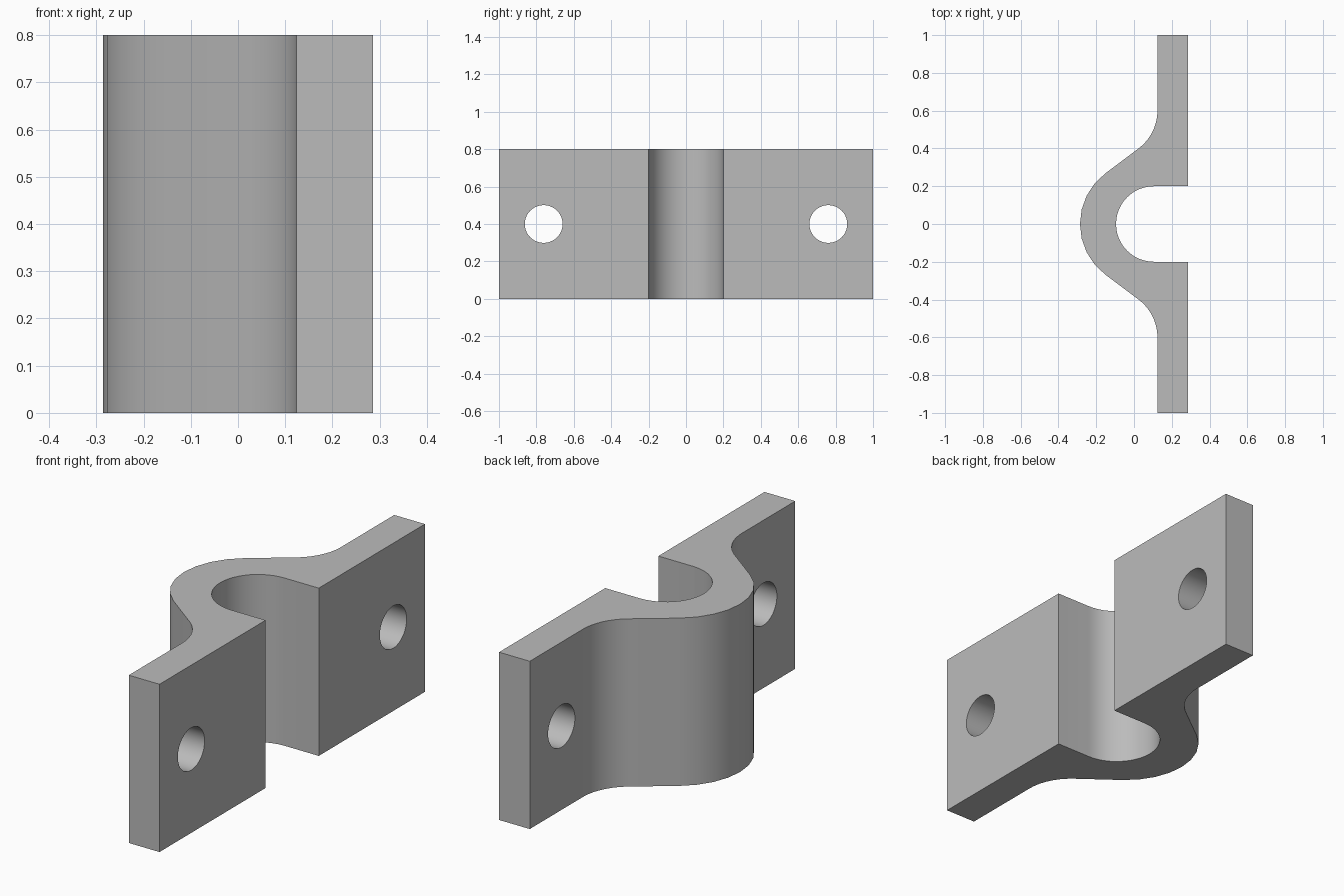
import bpy, bmesh
from math import cos, sin, radians
from mathutils import Vector, Matrix

cube = bpy.data.objects.get("Cube")
if cube:
    bpy.data.objects.remove(cube, do_unlink=True)

HEIGHT = 0.8
BACK, FRONT = 0.286, 0.124      # flange faces in x
HOLE_Y, HOLE_R = 0.761, 0.101
SLOPE = 53.13                   # normal angle of the sloping web

steel = bpy.data.materials.new("plain grey")
steel.use_nodes = True
grey = (0.5, 0.5, 0.5, 1)
steel.diffuse_color = grey
steel.node_tree.nodes["Principled BSDF"].inputs["Base Color"].default_value = grey


def arc(cx, cy, r, start, end, steps):
    angles = [radians(start + (end - start) * i / steps) for i in range(steps + 1)]
    return [(cx + r * cos(a), cy + r * sin(a)) for a in angles]


def make_object(name, bm):
    bmesh.ops.recalc_face_normals(bm, faces=bm.faces)
    mesh = bpy.data.meshes.new(name)
    bm.to_mesh(mesh)
    bm.free()
    mesh.materials.append(steel)
    obj = bpy.data.objects.new(name, mesh)
    bpy.context.collection.objects.link(obj)
    return obj


# Saddle outline: half of the outside, mirrored, then the round-ended slot
fillet = arc(FRONT - 0.25, 0.6, 0.25, 0, -SLOPE, 10)
crown = arc(0.049, 0, 0.335, 180 - SLOPE, 180 + SLOPE, 8)
half = [(BACK, 0.2), (BACK, 1), (FRONT, 1)] + fillet
mirrored = [(x, -y) for x, y in reversed(half)]
slot = arc(0.105, 0, 0.2, 270, 90, 24)
outline = half + crown + mirrored + slot

bm = bmesh.new()
face = bm.faces.new([bm.verts.new((x, y, 0)) for x, y in outline])
top = bmesh.ops.extrude_face_region(bm, geom=[face])["geom"]
bmesh.ops.translate(bm, vec=Vector((0, 0, HEIGHT)),
                    verts=[v for v in top if isinstance(v, bmesh.types.BMVert)])
if not any(f.normal.z and abs(f.calc_center_median().z) < 1e-6 for f in bm.faces):
    bm.faces.new([v for v in bm.verts if v.co.z < 1e-6])
saddle = make_object("saddle_clamp", bm)

# Bolt holes through both flanges
bm = bmesh.new()
for side in (-1, 1):
    place = Matrix.Translation((0.2, side * HOLE_Y, HEIGHT / 2)) @ Matrix.Rotation(radians(90), 4, "Y")
    bmesh.ops.create_cone(bm, cap_ends=True, segments=40, radius1=HOLE_R,
                          radius2=HOLE_R, depth=0.5, matrix=place)
cutter = make_object("hole_cutter", bm)
cutter.hide_render = True

cut = saddle.modifiers.new("bolt holes", "BOOLEAN")
cut.operation = "DIFFERENCE"
cut.solver = "EXACT"
cut.object = cutter

bpy.ops.object.select_all(action="DESELECT")
saddle.select_set(True)
bpy.context.view_layer.objects.active = saddle
bpy.ops.object.modifier_apply(modifier=cut.name)
bpy.data.objects.remove(cutter, do_unlink=True)
bpy.ops.object.shade_smooth_by_angle(angle=radians(30))
